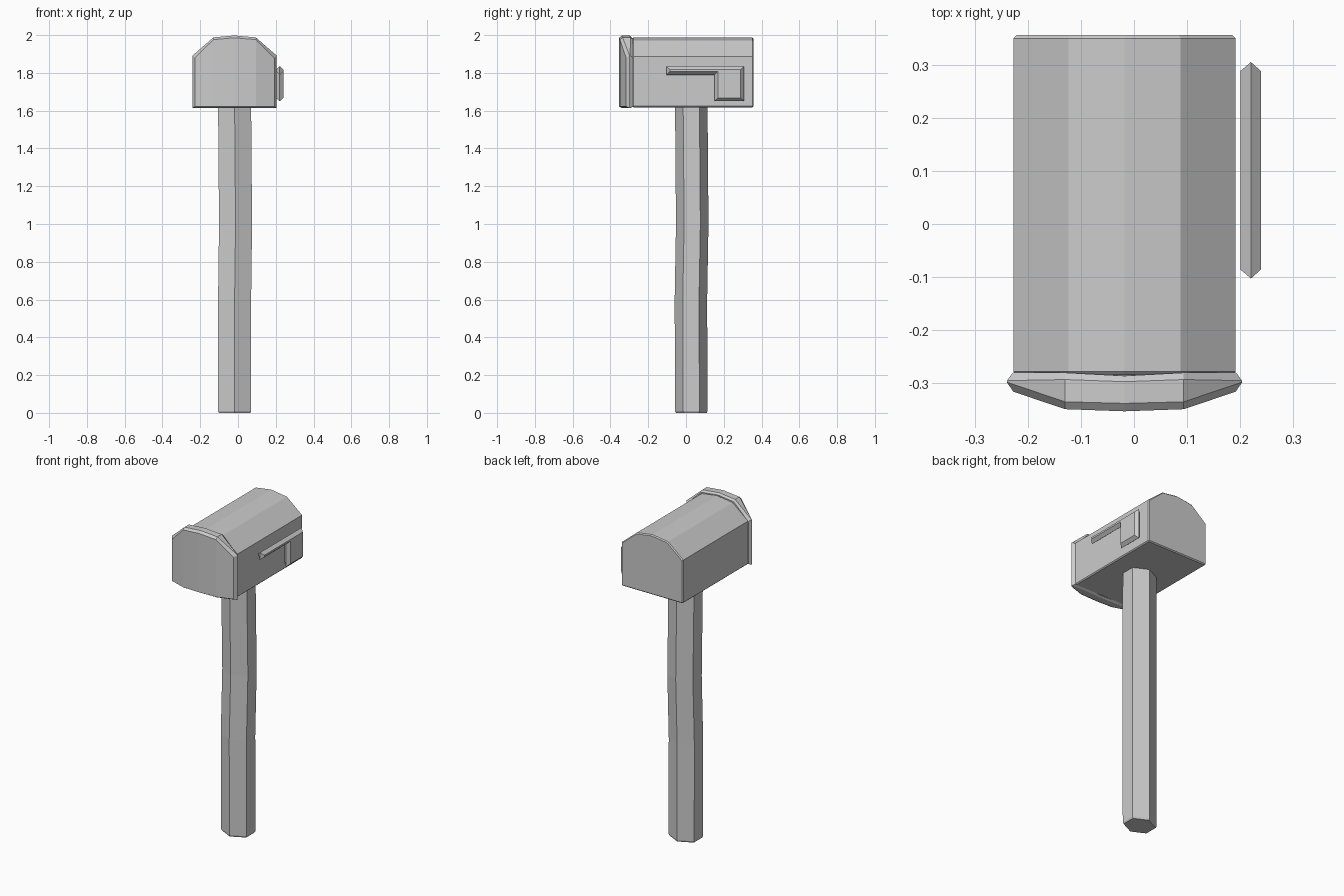
import bpy, bmesh, math

if "Cube" in bpy.data.objects:
    bpy.data.objects.remove(bpy.data.objects["Cube"])

CX = -0.018  # shared centre line of box, lid and post


def loft(name, rings, bevel=0.0, strips=False):
    """Skin a list of equal-length rings; cap both ends."""
    bm = bmesh.new()
    vr = [[bm.verts.new(p) for p in r] for r in rings]
    n = len(vr[0])
    for a, b in zip(vr, vr[1:]):
        for i in range(n):
            j = (i + 1) % n
            bm.faces.new((a[i], a[j], b[j], b[i]))
    bm.faces.new(vr[0])
    if strips:  # last cap as vertical strips (curved front)
        e = vr[-1]
        for i in range(n // 2 - 1):
            bm.faces.new((e[i], e[i + 1], e[n - 2 - i], e[n - 1 - i]))
    else:
        bm.faces.new(vr[-1])
    bmesh.ops.recalc_face_normals(bm, faces=bm.faces)
    me = bpy.data.meshes.new(name)
    bm.to_mesh(me)
    bm.free()
    ob = bpy.data.objects.new(name, me)
    bpy.context.collection.objects.link(ob)
    if bevel:
        m = ob.modifiers.new("bevel", 'BEVEL')
        m.width = bevel
        m.segments = 1
        m.limit_method = 'ANGLE'
        m.angle_limit = math.radians(60)
    return ob


# Hexagonal post with a slight bend halfway up
def hexagon(z, dx, dy, s=1.0):
    ring = []
    for k in range(6):
        a = math.radians(90 + 60 * k)
        ring.append((CX + dx + s * 0.101 * math.cos(a),
                     0.028 + dy + s * 0.086 * math.sin(a), z))
    return ring


loft("post", [hexagon(0, 0, 0, 0.95), hexagon(0.01, 0, 0), hexagon(0.6, 0, -0.002),
              hexagon(1.0, 0.005, 0.005), hexagon(1.63, 0, 0)])

# Box with faceted arched roof
half = [(0.21, 1.618), (0.21, 1.886), (0.106, 1.972)]
outline = half + [(0, 1.987)] + [(-x, z) for x, z in reversed(half)]
loft("mailbox_body", [[(CX + x, y, z) for x, z in outline] for y in (-0.285, 0.357)],
     bevel=0.006)


# Bulging front lid: five columns, each with a bottom and a top point
def lid_ring(hw, inset, y_side, y_mid, y_centre):
    xs = (-hw, -0.112, 0, 0.112, hw)
    ys = (y_side, y_mid, y_centre, y_mid, y_side)
    tops = (1.892, 1.988, 1.998, 1.988, 1.892)
    low = [(CX + x, y, 1.614 + inset * 0.7) for x, y in zip(xs, ys)]
    high = [(CX + x, y, z - inset) for x, y, z in zip(xs, ys, tops)]
    return low + high[::-1]


loft("lid", [lid_ring(0.211, 0.010, -0.281, -0.281, -0.287),
             lid_ring(0.222, 0.0, -0.296, -0.294, -0.298),
             lid_ring(0.2225, 0.0, -0.299, -0.336, -0.339),
             lid_ring(0.210, 0.012, -0.317, -0.350, -0.354)], strips=True)

# L-shaped signal flag with a ridged rim: (y, z, outward y, outward z)
corners = [(-0.103, 1.835, -1, 1), (0.306, 1.835, 1, 1), (0.306, 1.65, 1, -1),
           (0.152, 1.65, -1, -1), (0.152, 1.79, -1, -1), (-0.103, 1.79, -1, -1)]


def flag_ring(x, d):
    return [(x, y - d * sy, z - d * sz) for y, z, sy, sz in corners]


loft("flag", [flag_ring(0.201, 0.017), flag_ring(0.221, 0), flag_ring(0.240, 0.017)])
